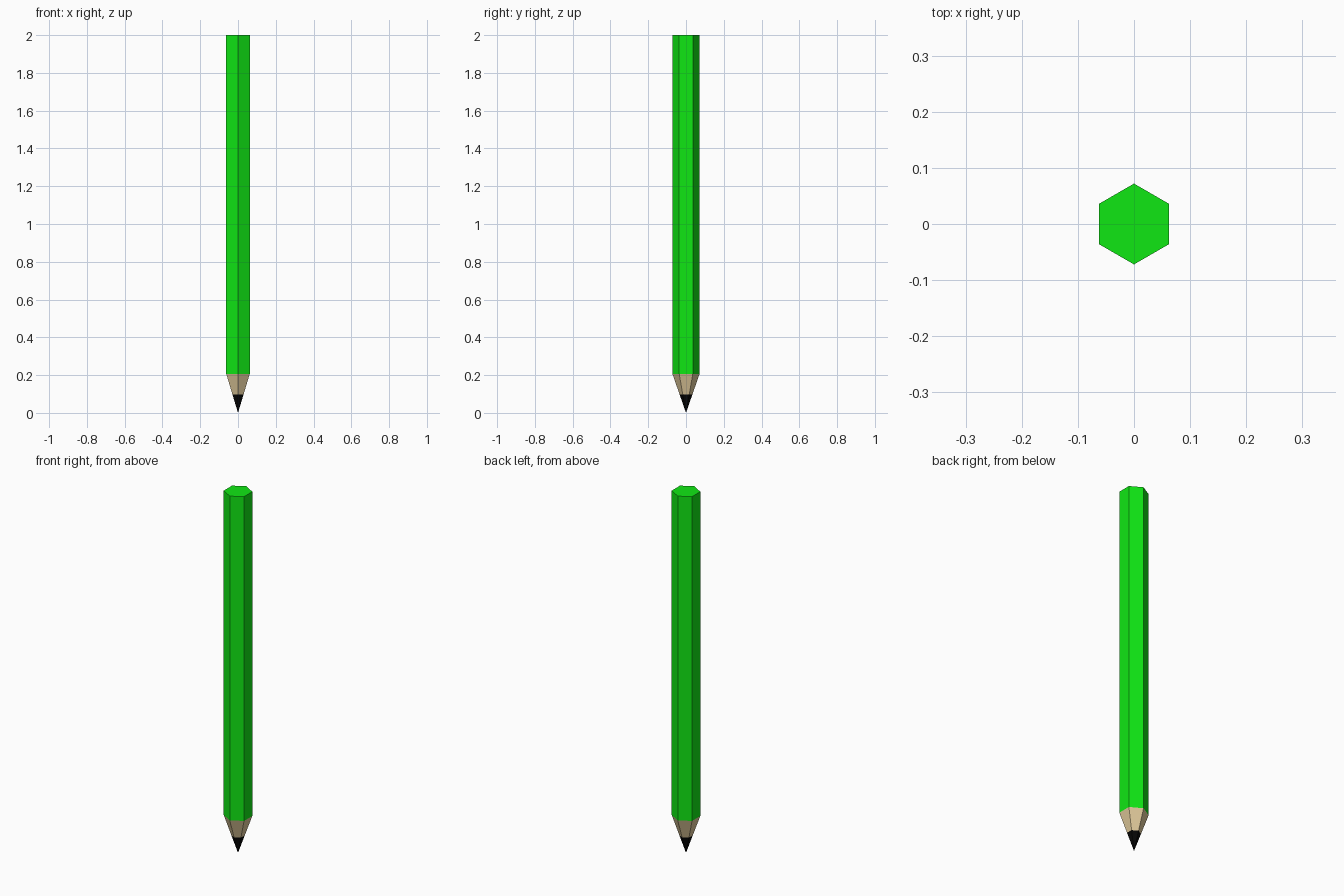
import bpy, bmesh, math

if "Cube" in bpy.data.objects:
    bpy.data.objects.remove(bpy.data.objects["Cube"])

R = 0.072          # corner radius of the hexagonal body
Z_WOOD = 0.207     # where the sharpened cone starts
Z_LEAD = 0.098     # where the lead is exposed


def material(name, rgb):
    m = bpy.data.materials.new(name)
    m.diffuse_color = (*rgb, 1)
    m.use_nodes = True
    m.node_tree.nodes["Principled BSDF"].inputs["Base Color"].default_value = m.diffuse_color
    return m


def hex_section(name, z0, r0, z1, r1, mat, cap_top=False):
    """Six-sided tapered shell; a zero lower radius closes to a point."""
    bm = bmesh.new()

    def ring(z, r):
        if r == 0:
            return [bm.verts.new((0, 0, z))] * 6
        angles = [math.radians(90 + 60 * i) for i in range(6)]
        return [bm.verts.new((r * math.cos(a), r * math.sin(a), z)) for a in angles]

    low, high = ring(z0, r0), ring(z1, r1)
    for i in range(6):
        j = (i + 1) % 6
        side = [low[i], low[j], high[j], high[i]] if r0 else [low[i], high[j], high[i]]
        bm.faces.new(side)
    if cap_top:
        bm.faces.new(high)
    mesh = bpy.data.meshes.new(name)
    bm.to_mesh(mesh)
    bm.free()
    mesh.materials.append(mat)
    obj = bpy.data.objects.new(name, mesh)
    bpy.context.collection.objects.link(obj)


green = material("green_paint", (0.005, 0.8, 0.007))
wood = material("bare_wood", (0.75, 0.59, 0.33))
black = material("graphite", (0.002, 0.002, 0.002))

r_lead = R * Z_LEAD / Z_WOOD

# Painted body, sharpened wood, lead point
hex_section("painted_body", Z_WOOD, R, 2.0, R, green, cap_top=True)
hex_section("sharpened_wood", Z_LEAD, r_lead, Z_WOOD, R, wood)
hex_section("lead_point", 0, 0, Z_LEAD, r_lead, black)
